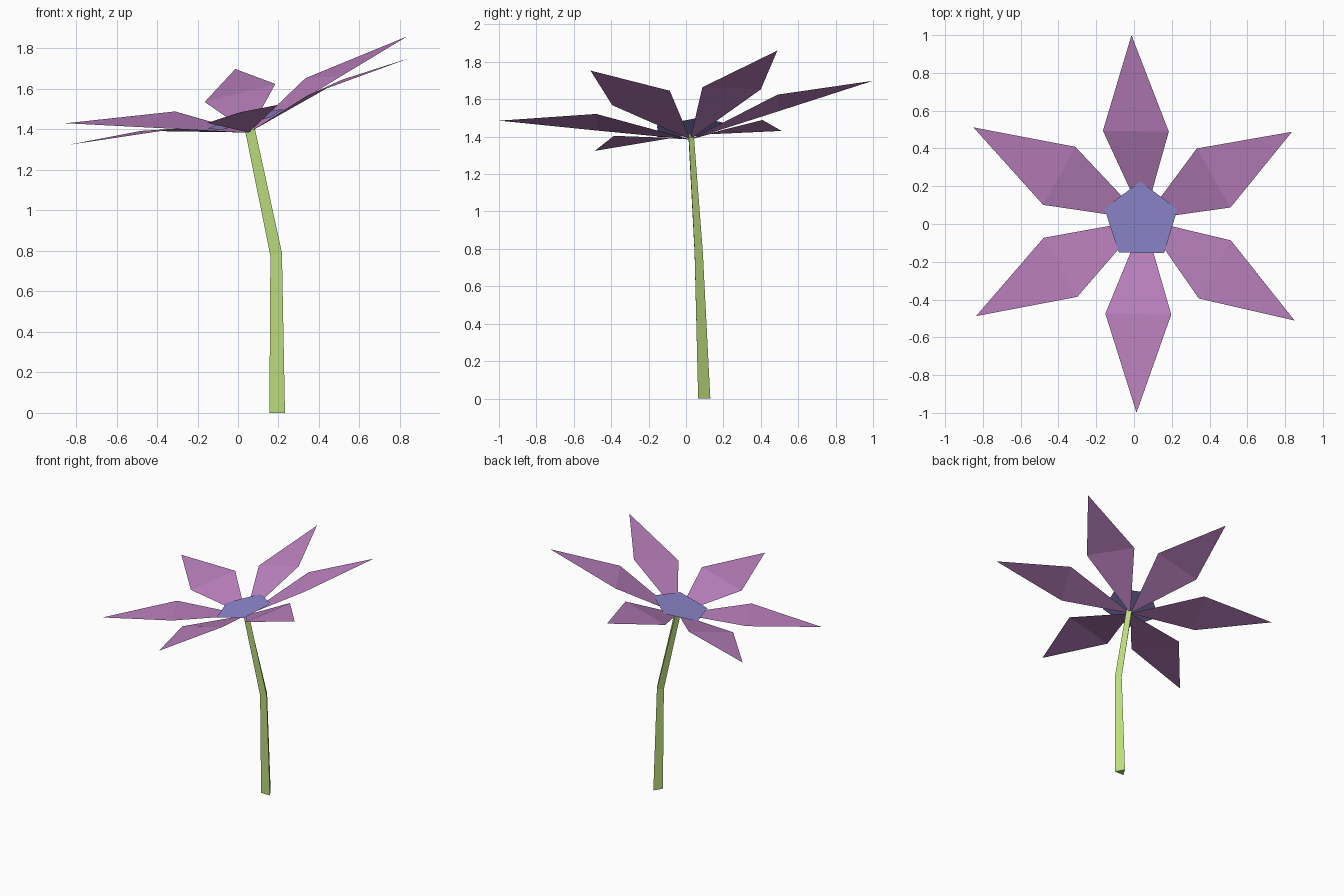
import bpy, bmesh, math
from mathutils import Vector

if "Cube" in bpy.data.objects:
    bpy.data.objects.remove(bpy.data.objects["Cube"])


def material(name, rgb):
    m = bpy.data.materials.new(name)
    m.diffuse_color = (*rgb, 1)
    m.use_nodes = True
    m.node_tree.nodes["Principled BSDF"].inputs["Base Color"].default_value = m.diffuse_color
    return m


def mesh_object(name, verts, faces, mat):
    me = bpy.data.meshes.new(name)
    me.from_pydata([tuple(v) for v in verts], [], faces)
    me.materials.append(mat)
    ob = bpy.data.objects.new(name, me)
    bpy.context.collection.objects.link(ob)
    return ob


petal_mat = material("petal purple", (0.50, 0.22, 0.52))
centre_mat = material("centre blue", (0.27, 0.24, 0.61))
stem_mat = material("stem green", (0.51, 0.73, 0.21))

# The bloom is built around its own axis, then tilted on top of the stem
heart = Vector((0.053, 0.023, 1.385))
tilt = Vector((0, 0, 1)).rotation_difference(Vector((-0.2466, -0.106, 0.963)))


def bloom(angle, along, across, height):
    """Point in the tilted bloom: out along a direction, sideways, and up."""
    c, s = math.cos(angle), math.sin(angle)
    p = Vector((along * c - across * s, along * s + across * c, height))
    return heart + tilt @ p


# Six petals, each creased across its widest line
for i in range(6):
    a = math.radians(90 + 60 * i)
    verts = [bloom(a, 0, 0, 0), bloom(a, 0.487, -0.18, 0.149),
             bloom(a, 0.487, 0.18, 0.149), bloom(a, 1.005, 0, 0.215)]
    mesh_object(f"petal_{i + 1}", verts, [(0, 1, 2), (1, 3, 2)], petal_mat)

# Five-sided flower centre
verts = [bloom(math.radians(90 + 72 * i), 0.21, 0, 0.064) for i in range(5)]
mesh_object("flower_centre", verts, [(0, 1, 2, 3, 4)], centre_mat)

# Three-sided stem: rings of left, right and back corners
rings = [
    [(0.155, 0.065, 0), (0.232, 0.065, 0), (0.193, 0.13, 0)],
    [(0.16, 0.046, 0.775), (0.217, 0.046, 0.79), (0.19, 0.09, 0.783)],
    [(0.037, 0.014, 1.385), (0.08, 0.014, 1.42), (0.058, 0.043, 1.395)],
]
faces = [(2, 1, 0), (6, 7, 8)]
for r in (0, 3):
    for k in range(3):
        n = (k + 1) % 3
        faces.append((r + k, r + n, r + 3 + n, r + 3 + k))
mesh_object("stem", sum(rings, []), faces, stem_mat)
